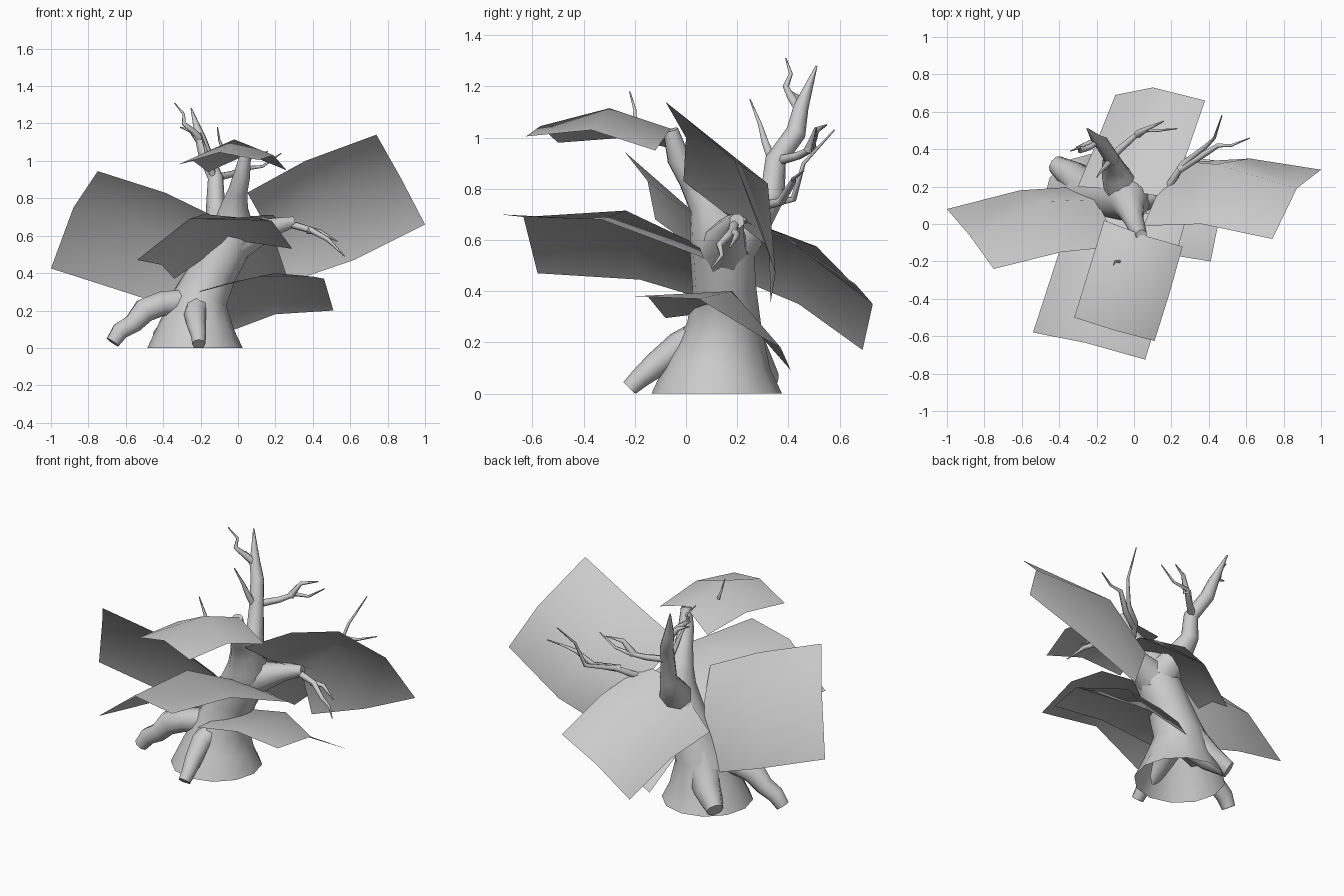
import bpy
import bmesh
import math
from mathutils import Vector

default_cube = bpy.data.objects.get("Cube")
if default_cube:
    bpy.data.objects.remove(default_cube, do_unlink=True)

# One plain grey for the whole tree
grey = bpy.data.materials.new("plain grey")
grey.use_nodes = True
colour = (.6, .6, .6, 1)
grey.diffuse_color = colour
grey.node_tree.nodes["Principled BSDF"].inputs["Base Color"].default_value = colour


def finish(name, bm):
    """Turn a bmesh into a smooth shaded, named object."""
    mesh = bpy.data.meshes.new(name)
    bm.to_mesh(mesh)
    bm.free()
    mesh.materials.append(grey)
    obj = bpy.data.objects.new(name, mesh)
    bpy.context.collection.objects.link(obj)
    bpy.ops.object.select_all(action='DESELECT')
    obj.select_set(True)
    bpy.context.view_layer.objects.active = obj
    bpy.ops.object.shade_smooth_by_angle(angle=math.radians(75))
    return obj


def leaf_sheet(name, *rows):
    """Bent sheet spanned by three rows of three points."""
    bm = bmesh.new()
    grid = [[bm.verts.new(point) for point in row] for row in rows]
    for near, far in zip(grid, grid[1:]):
        for i in range(len(near) - 1):
            bm.faces.new((near[i], near[i + 1], far[i + 1], far[i]))
    bmesh.ops.recalc_face_normals(bm, faces=bm.faces)
    if sum(face.normal.z for face in bm.faces) < 0:
        bmesh.ops.reverse_faces(bm, faces=bm.faces)
    return finish(name, bm)


def limb(name, points, radii, sides=8, capped=True):
    """Tapering tube along a path; two radii are spread evenly over it."""
    points = [Vector(point) for point in points]
    last = len(points) - 1
    if len(radii) == 2:
        start, end = radii
        radii = [start + (end - start) * i / last for i in range(last + 1)]
    bm = bmesh.new()
    rings = []
    side = Vector((1, 0, 0))
    for i, (centre, radius) in enumerate(zip(points, radii)):
        along = (points[min(i + 1, last)] - points[max(i - 1, 0)]).normalized()
        if i == 0 and not capped:
            along = Vector((0, 0, 1))
        side = (side - along * side.dot(along)).normalized()
        across = along.cross(side)
        turns = [math.tau * k / sides for k in range(sides)]
        rings.append([bm.verts.new(centre + radius * (side * math.cos(t) + across * math.sin(t)))
                      for t in turns])
    for low, high in zip(rings, rings[1:]):
        for k in range(sides):
            n = (k + 1) % sides
            bm.faces.new((low[k], low[n], high[n], high[k]))
    bm.faces.new(rings[-1])
    if capped:
        bm.faces.new(rings[0][::-1])
    # Keep root ends on the ground
    for vert in bm.verts:
        vert.co.z = max(vert.co.z, 0)
    return finish(name, bm)


# Leaning trunk, hollow and open underneath, running on into the front limb
limb("trunk",
     [(-.23, .12, 0), (-.22, .13, .12), (-.2, .15, .27), (-.13, .15, .41),
      (-.05, .14, .56), (-.02, .12, .66), (-.02, .08, .75), (0, .02, .84),
      (.02, -.03, .92), (.04, -.06, 1.03)],
     [.255, .2, .145, .125, .125, .11, .075, .052, .045, .03], sides=12, capped=False)

# Roots
limb("right_root", [(-.24, .12, .25), (-.41, .07, .235), (-.5, .05, .2), (-.56, .04, .13),
                    (-.63, .03, .09), (-.67, .02, .03)],
     [.07, .07, .07, .055, .05, .04])
limb("front_root", [(-.21, .08, .23), (-.23, -.03, .18), (-.22, -.12, .11), (-.21, -.18, .06), (-.21, -.22, .02)],
     [.07, .06, .05, .04, .035])
limb("back_root", [(-.2, .16, .32), (-.26, .2, .21), (-.33, .26, .12), (-.42, .32, .05)],
     [.11, .1, .08, .05])

# Side limbs
limb("back_limb",
     [(-.05, .17, .58), (-.1, .27, .69), (-.12, .34, .78), (-.12, .35, .91),
      (-.17, .43, 1.02), (-.2, .45, 1.12), (-.25, .51, 1.28)],
     [.11, .075, .05, .042, .04, .03, .004])
limb("left_limb", [(-.02, .14, .56), (.1, .16, .61), (.2, .18, .65), (.3, .2, .675)],
     [.11, .075, .05, .03])

# Twigs, each tapering to a tip
twigs = {
    "upper_back_twig": [(-.19, .45, 1.1), (-.24, .41, 1.16), (-.29, .39, 1.2), (-.29, .41, 1.25), (-.34, .39, 1.31)],
    "inner_back_twig": [(-.12, .35, .88), (-.15, .31, .98), (-.17, .29, 1.05), (-.2, .25, 1.15)],
    "side_back_twig": [(-.12, .36, .91), (-.03, .44, .93), (.04, .5, .96), (.13, .5, .97), (.23, .51, 1.04)],
    "side_back_fork": [(.02, .48, .95), (.07, .51, 1.03), (.16, .55, 1.05)],
    "right_back_twig": [(-.2, .44, 1.1), (-.25, .43, 1.16), (-.31, .41, 1.18)],
    "left_high_twig": [(.18, .19, .66), (.26, .32, .74), (.39, .42, .76), (.43, .46, .9), (.47, .58, 1.03)],
    "left_side_twig": [(.24, .29, .73), (.37, .37, .75), (.45, .42, .83), (.52, .42, .84), (.62, .46, .87)],
    "left_low_twig": [(.25, .19, .67), (.39, .18, .63), (.48, .13, .58), (.52, .14, .54), (.57, .1, .49)],
    "left_low_fork": [(.37, .18, .63), (.44, .2, .62), (.53, .17, .57)],
    "front_twig": [(-.08, -.2, 1.06), (-.1, -.2, 1.11), (-.11, -.22, 1.18)],
}
for name, path in twigs.items():
    thick = .01 if name == "front_twig" else .022
    limb(name, path, (thick, .003), sides=6)

# Foliage sheets
leaf_sheet("left_foliage",
           [(.74, -.08, 1.14), (.36, 0, 1), (.05, -.01, .83)],
           [(.87, .19, .91), (.44, .32, .82), (.2, .34, .56)],
           [(1, .29, .66), (.62, .35, .47), (.27, .33, .35)])
leaf_sheet("right_foliage",
           [(-.75, -.24, .945), (-.39, -.15, .83), (-.08, -.12, .68)],
           [(-.88, -.06, .75), (-.49, .12, .63), (-.2, .13, .5)],
           [(-1, .08, .425), (-.61, .18, .3), (-.3, .2, .2)])
leaf_sheet("top_front_foliage",
           [(-.32, -.5, .98), (-.24, -.24, 1), (-.16, .02, .94)],
           [(-.1, -.57, 1.045), (-.02, -.3, 1.115), (.05, -.06, 1.035)],
           [(.11, -.625, 1.005), (.19, -.37, 1.03), (.26, -.12, .95)])
leaf_sheet("low_front_foliage",
           [(-.54, -.58, .47), (-.41, -.18, .445), (-.34, .07, .37)],
           [(-.26, -.635, .69), (-.18, -.235, .715), (-.04, .05, .58)],
           [(.06, -.725, .7), (.18, -.33, .68), (.29, .07, .53)])
leaf_sheet("low_left_foliage",
           [(.41, -.2, .38), (.1, -.15, .38), (-.22, -.08, .295)],
           [(.46, .05, .37), (.2, .18, .4), (-.13, .2, .33)],
           [(.51, .33, .2), (.2, .37, .18), (-.04, .41, .09)])
leaf_sheet("back_foliage",
           [(-.1, .69, .17), (-.2, .44, .35), (-.3, .2, .45)],
           [(.1, .73, .35), (.06, .51, .575), (-.05, .18, .7)],
           [(.38, .66, .43), (.29, .4, .6), (.19, .14, .71)])
